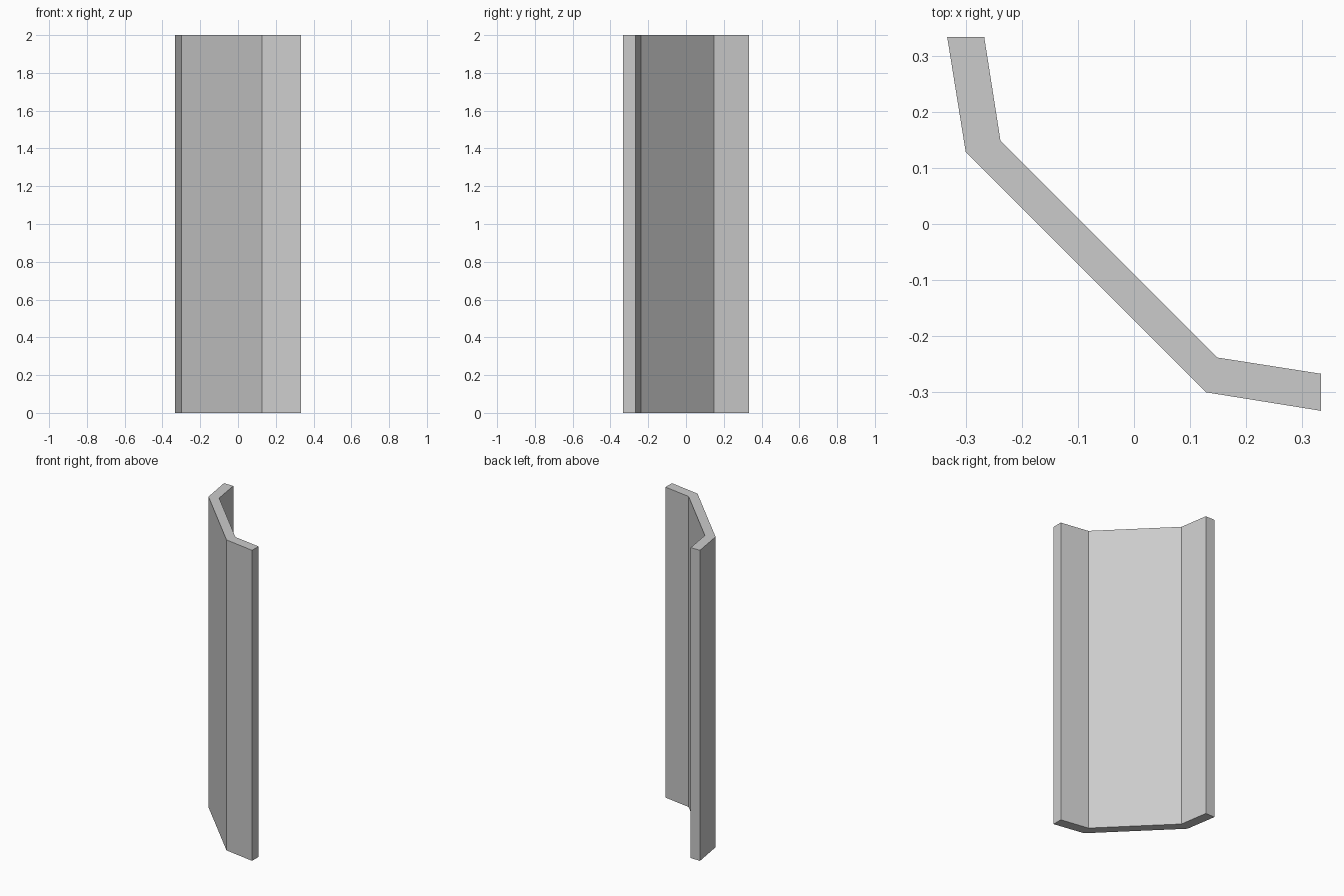
import bpy, bmesh

if "Cube" in bpy.data.objects:
    bpy.data.objects.remove(bpy.data.objects["Cube"])

HEIGHT = 2.0

# Half of the bent-panel cross-section; the other half mirrors across y = x
inner = [(-0.333, 0.333), (-0.267, 0.333), (-0.238, 0.148)]
outer = [(-0.300, 0.128)]


def swap(points):
    return [(y, x) for x, y in reversed(points)]


half = outer + inner
profile = half + swap(half)

# Extrude the closed profile upward into a solid panel
bm = bmesh.new()
base = bm.faces.new([bm.verts.new((x, y, 0)) for x, y in profile])
result = bmesh.ops.extrude_face_region(bm, geom=[base], use_keep_orig=True)
top = [g for g in result["geom"] if isinstance(g, bmesh.types.BMVert)]
bmesh.ops.translate(bm, verts=top, vec=(0, 0, HEIGHT))
bmesh.ops.recalc_face_normals(bm, faces=bm.faces)

mesh = bpy.data.meshes.new("bent_panel")
bm.to_mesh(mesh)
bm.free()
panel = bpy.data.objects.new("bent_panel", mesh)
bpy.context.collection.objects.link(panel)
